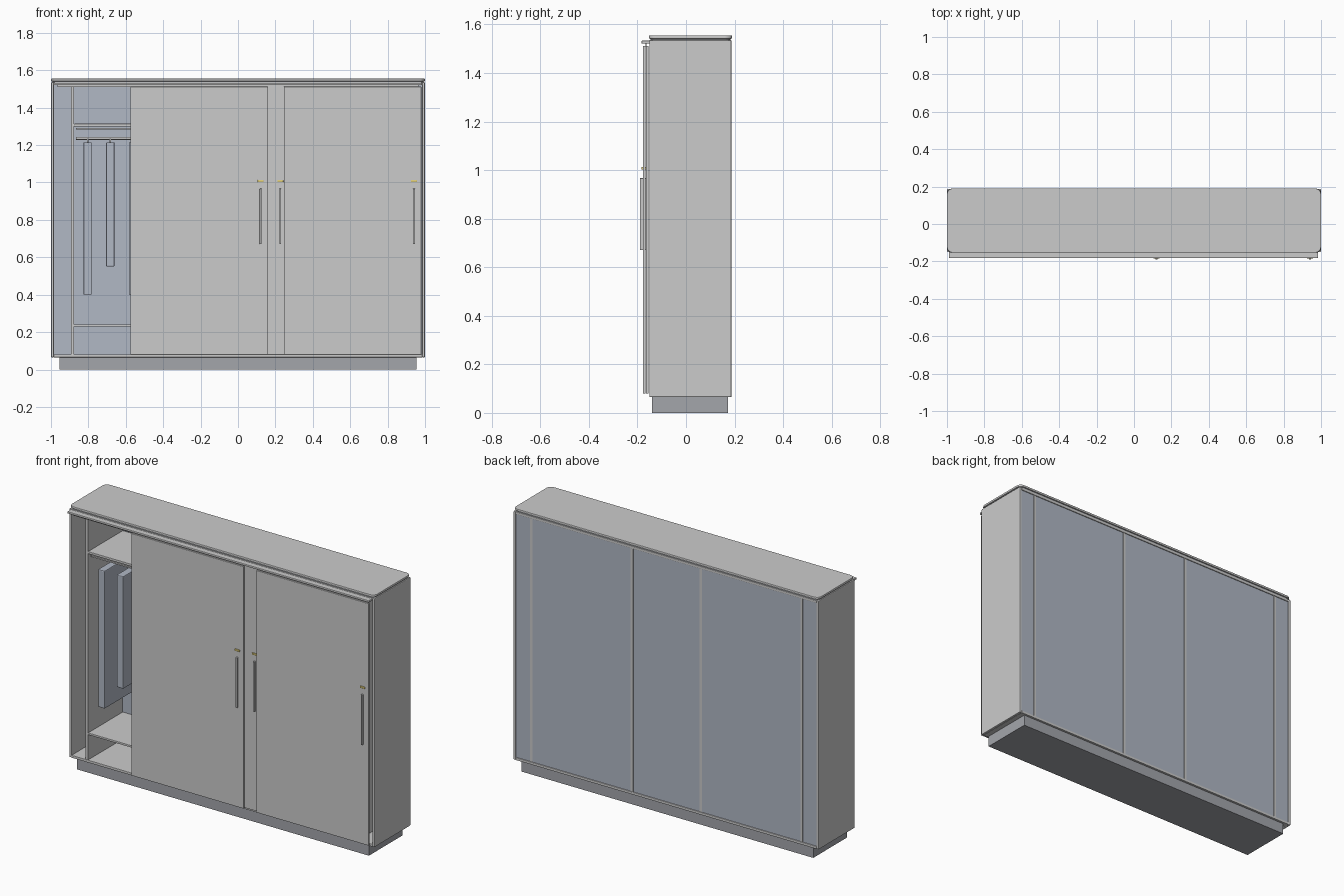
import bpy, bmesh, math

if "Cube" in bpy.data.objects:
    bpy.data.objects.remove(bpy.data.objects["Cube"])


def material(name, rgb):
    m = bpy.data.materials.new(name)
    m.diffuse_color = (*rgb, 1)
    m.use_nodes = True
    m.node_tree.nodes["Principled BSDF"].inputs["Base Color"].default_value = m.diffuse_color
    return m


BLUE = material("blue_grey", (0.44, 0.48, 0.56))
DARK = material("plinth_grey", (0.37, 0.38, 0.41))
BRASS = material("brass", (0.75, 0.62, 0.2))


def finish(name, bm, mat, bevel):
    me = bpy.data.meshes.new(name)
    bm.to_mesh(me)
    bm.free()
    ob = bpy.data.objects.new(name, me)
    bpy.context.collection.objects.link(ob)
    if mat:
        me.materials.append(mat)
    if bevel:
        md = ob.modifiers.new("edge", 'BEVEL')
        md.width, md.segments, md.limit_method = bevel, 2, 'ANGLE'
    return ob


def box(name, x, y, z, mat=None, bevel=0.0, corner=0.0):
    """Box from (min, max) ranges; corner rounds the upright edges."""
    bm = bmesh.new()
    bmesh.ops.create_cube(bm, size=1)
    for v in bm.verts:
        v.co = [r[0] if c < 0 else r[1] for c, r in zip(v.co, (x, y, z))]
    if corner:
        up = [e for e in bm.edges if abs(e.verts[0].co.z - e.verts[1].co.z) > 1e-4]
        bmesh.ops.bevel(bm, geom=up, offset=corner, segments=6, profile=0.5, affect='EDGES')
    return finish(name, bm, mat, bevel)


def rod(name, x, y, z, r):
    """Round bar along x."""
    bm = bmesh.new()
    bmesh.ops.create_cone(bm, cap_ends=True, segments=16, radius1=r, radius2=r, depth=x[1] - x[0])
    for v in bm.verts:
        v.co = ((x[0] + x[1]) / 2 + v.co.z, y + v.co.x, z + v.co.y)
    for f in bm.faces:
        f.smooth = len(f.verts) == 4
    return finish(name, bm, None, 0)


FRONT, BACK = -0.151, 0.187

# Plinth and carcass
box("plinth", (-0.955, 0.955), (-0.14, 0.174), (0, 0.067), DARK)
box("floor_panel", (-0.985, 0.985), (FRONT, BACK), (0.065, 0.08), bevel=0.002)
box("ceiling_panel", (-0.985, 0.985), (FRONT, BACK), (1.52, 1.535), bevel=0.002)
for side, s in (("left", -1), ("right", 1)):
    xs = sorted((s * 0.999, s * 0.984))
    box(side + "_side_panel", xs, (FRONT, BACK), (0.065, 1.536), bevel=0.004)
box("back_panel", (-0.985, 0.985), (0.174, 0.182), (0.078, 1.522), BLUE)

# Top slab with shadow gap
box("top_spacer", (-0.992, 0.992), (-0.146, 0.183), (1.534, 1.542), DARK, corner=0.025)
box("top_slab", (-1, 1), (-0.153, 0.19), (1.541, 1.555), bevel=0.004, corner=0.03)

# Uprights, showing as strips through the back
UPRIGHTS = (-0.885, -0.225, 0.225, 0.885)
for i, x in enumerate(UPRIGHTS):
    box(f"upright_{i + 1}", (x - 0.008, x + 0.008), (FRONT + 0.002, 0.184), (0.078, 1.522))

# Shelves and hanging fittings in each bay
for i in range(3):
    bay = (UPRIGHTS[i] + 0.008, UPRIGHTS[i + 1] - 0.008)
    inner = (bay[0] + 0.012, bay[1] - 0.012)
    box(f"lower_shelf_{i + 1}", bay, (-0.15, 0.175), (0.229, 0.241), bevel=0.002)
    box(f"upper_shelf_{i + 1}", bay, (-0.15, 0.175), (1.3, 1.314), bevel=0.002)
    box(f"light_bar_{i + 1}", inner, (-0.14, -0.125), (1.282, 1.29))
    rod(f"hanging_rail_{i + 1}", inner, 0.005, 1.236, 0.008)

# Hanging garments in the open bay
for i, bottom in enumerate((0.4, 0.55, 0.4, 0.55, 0.4)):
    x = -0.804 + i * 0.1215
    box(f"garment_{i + 1}", (x - 0.022, x + 0.022), (-0.13, 0.14), (bottom, 1.215), BLUE, bevel=0.005)
    rod(f"garment_hook_{i + 1}", (x - 0.004, x + 0.004), 0.005, 1.222, 0.012)

# Sliding door track along the top
box("door_track", (-0.99, 0.985), (-0.183, -0.148), (1.521, 1.533), bevel=0.003)
box("track_channel", (-0.965, 0.965), (-0.166, -0.163), (1.51, 1.523))

# Three sliding doors, the middle one on the rear line, each with a handle and lock
DOORS = (("left", -0.575, 0.16, -0.178), ("middle", -0.47, 0.265, -0.165),
         ("right", 0.245, 0.98, -0.178))
for name, x0, x1, y in DOORS:
    box(name + "_door", (x0, x1), (y, y + 0.011), (0.08, 1.512), bevel=0.002)
    h = x1 - 0.039
    box(name + "_handle", (h - 0.005, h + 0.005), (y - 0.012, y + 0.002), (0.67, 0.967), bevel=0.002)
    box(name + "_lock", (h - 0.016, h + 0.016), (y - 0.006, y + 0.002), (1.002, 1.013), BRASS, bevel=0.002)
